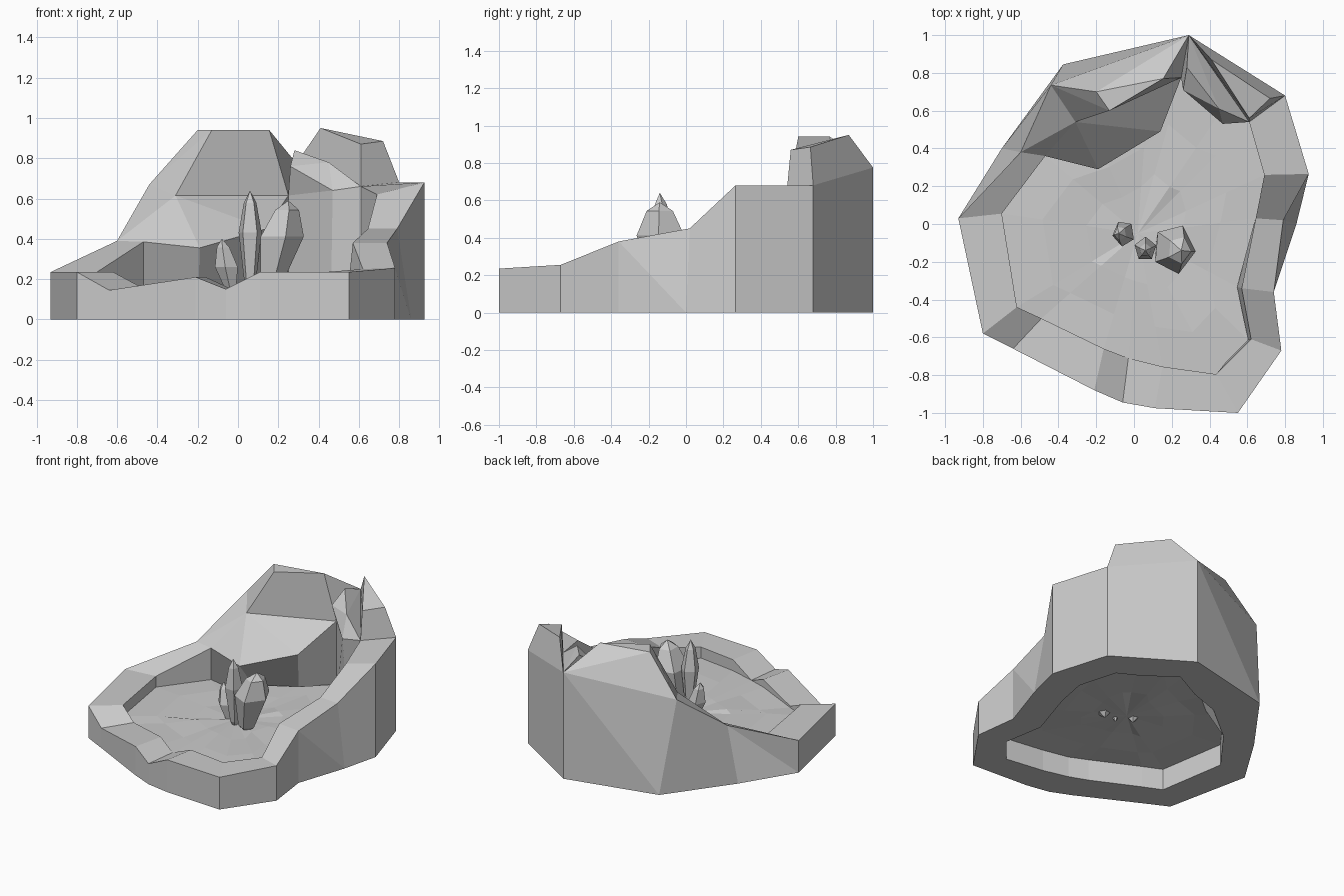
import bpy, bmesh, math, random
from mathutils import Vector

if "Cube" in bpy.data.objects:
    bpy.data.objects.remove(bpy.data.objects["Cube"])

random.seed(4)


def finish(bm, name):
    bmesh.ops.recalc_face_normals(bm, faces=bm.faces[:])
    me = bpy.data.meshes.new(name)
    bm.to_mesh(me)
    bm.free()
    ob = bpy.data.objects.new(name, me)
    bpy.context.collection.objects.link(ob)
    return ob


# Rim crest, outer and inner edge, from the left round the front to the right
outer = [(-.93, .03, .235), (-.8, -.58, .235), (-.64, -.66, .145), (-.21, -.88, .21),
         (-.06, -.945, .15), (.11, -.975, .235), (.55, -1, .235), (.78, -.67, .255),
         (.74, -.36, .38), (.79, .02, .45), (.925, .265, .68), (.8, .68, .68)]
inner = [(-.7, .055, .235), (-.62, -.44, .235), (-.49, -.5, .165), (-.16, -.66, .21),
         (-.03, -.71, .15), (.15, -.755, .235), (.435, -.795, .235), (.62, -.61, .25),
         (.57, -.34, .38), (.645, .03, .45), (.69, .26, .62), (.61, .54, .66)]
# Named points of the raised back: K back corner, P left shoulder, T hilltop,
# U/V hill foot, X ledge lip, S/W right shelf, Q/R right crag
peaks = {
    'K': (.29, 1, .775), 'P1': (-.44, .735, .67), 'P2': (-.6, .38, .39),
    'T1': (-.2, .7, .94), 'T2': (-.13, .6, .94), 'T3': (.155, .77, .94),
    'U': (-.31, .54, .615), 'V': (.25, .775, .615),
    'X1': (-.47, .36, .385), 'X2': (-.19, .29, .355), 'X4': (.14, .49, .45),
    'S1': (.28, .83, .84), 'S2': (.26, .71, .76), 'S3': (.47, .53, .64), 'W': (.45, .61, .78),
    'Q': (.41, .87, .95), 'R': (.72, .665, .885), 'R2': (.61, .56, .87)}
back_faces = ("P1 P2 U|P1 U T2|P1 T2 T1|T1 T2 T3|T1 T3 K|P1 T1 K|T2 U V T3|T3 V K|"
              "P2 X1 U|X1 X2 U|U X2 X4|U X4 V|M P2 X1 MI|K V S1|V S2 S1|S1 S2 W|"
              "S1 W K|K W S4|V S3 S2|S2 S3 W|W S3 S4|K Q R2 S4|Q R R2|R2 R J S4|K J R Q")

# Rock basin
bm = bmesh.new()
o = [bm.verts.new(p) for p in outer]
i = [bm.verts.new(p) for p in inner]
v = {k: bm.verts.new(p) for k, p in peaks.items()}
v.update(M=o[0], MI=i[0], J=o[-1], S4=i[-1])
for a in range(len(o) - 1):
    bm.faces.new((o[a], o[a + 1], i[a + 1], i[a]))
for f in back_faces.split('|'):
    bm.faces.new([v[k] for k in f.split()])

# Outer and inner walls down to the ground; some feet are shifted from the crest
o_ring = o + [v[k] for k in ('K', 'P1', 'P2')]
i_ring = i + [v[k] for k in ('S3', 'V', 'X4', 'X2', 'X1')]
feet = {o[9]: (.86, 0), v['P1']: (-.375, .845), v['P2']: (-.7, .4),
        i[7]: (.58, -.62), i[8]: (.53, -.33), v['S3']: (.46, .62),
        v['X4']: (.03, .66), v['X2']: (-.2, .58)}
base_edges, shore, level = [], [], .155
for ring in (o_ring, i_ring):
    low = [bm.verts.new((*feet.get(p, p.co.xy), 0)) for p in ring]
    n = len(ring)
    for a in range(n):
        b = (a + 1) % n
        if ring is o_ring and a in (8, 11, 12, 13, 14):
            bm.faces.new((ring[a], ring[b], low[b]))
            bm.faces.new((ring[a], low[b], low[a]))
        else:
            bm.faces.new((ring[a], ring[b], low[b], low[a]))
        base_edges.append(bm.edges.get((low[a], low[b])))
    # Where the inner wall meets the pool level
    if ring is i_ring:
        shore = [l.co.lerp(p.co, min(1, level / p.co.z)) for p, l in zip(ring, low)]
bmesh.ops.triangle_fill(bm, edges=base_edges, use_beauty=True, normal=(0, 0, -1))
finish(bm, "rock_basin")

# Slightly uneven pool floor, concentric rings following the shore
bm = bmesh.new()
mid = Vector((.02, -.05, level))
rings = [[bm.verts.new(mid.lerp(p, s) + Vector((0, 0, random.uniform(-.012, .012) * (s < 1))))
          for p in shore] for s in (1, .7, .38)]
centre = bm.verts.new(mid)
n = len(shore)
for a in range(n):
    b = (a + 1) % n
    for r, q in zip(rings, rings[1:]):
        bm.faces.new((r[a], r[b], q[b], q[a]))
    bm.faces.new((rings[-1][a], rings[-1][b], centre))
pool = finish(bm, "pool_floor")
if pool.data.polygons[0].normal.z < 0:
    pool.data.flip_normals()


# Crystals: pointed gems with a foot ring, a waist ring and a shoulder ring
def crystal(name, foot, tip, rx, ry, waist, shoulder, turn):
    bm = bmesh.new()
    foot, tip = Vector(foot), Vector(tip)
    loops = []
    for t, s in ((.12, .5), (waist, 1), (shoulder, .55)):
        c = foot.lerp(tip, t)
        loops.append([bm.verts.new((c.x + s * rx * math.cos(turn + k * math.tau / 5),
                                    c.y + s * ry * math.sin(turn + k * math.tau / 5), c.z))
                      for k in range(5)])
    f, t = bm.verts.new(foot), bm.verts.new(tip)
    for a in range(5):
        b = (a + 1) % 5
        for lo, hi in zip(loops, loops[1:]):
            bm.faces.new((lo[a], lo[b], hi[b], hi[a]))
        bm.faces.new((f, loops[0][b], loops[0][a]))
        bm.faces.new((t, loops[-1][a], loops[-1][b]))
    finish(bm, name)


crystal("crystal_tall", (.06, -.12, .12), (.06, -.14, .64), .06, .065, .6, .88, .3)
crystal("crystal_wide", (.15, -.12, .12), (.25, -.14, .59), .115, .135, .62, .9, -.1)
crystal("crystal_small", (-.03, -.05, .12), (-.08, -.05, .4), .06, .07, .5, .85, .8)
